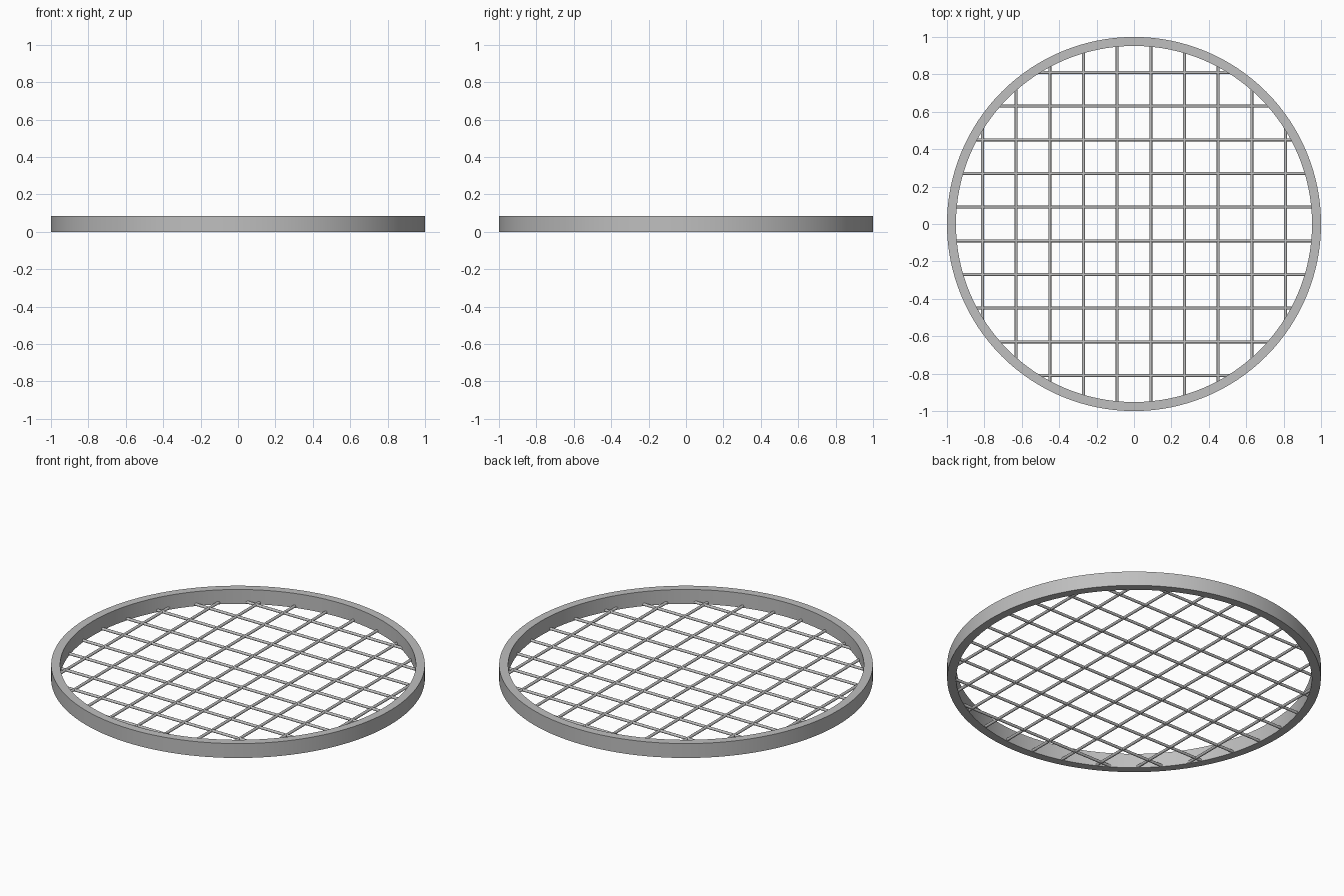
import bpy, bmesh, math
from mathutils import Matrix, Vector

cube = bpy.data.objects.get("Cube")
if cube:
    bpy.data.objects.remove(cube, do_unlink=True)

OUTER, INNER, HEIGHT = 1.0, 0.952, 0.085
SPACING, BAR_R, BAR_Z = 0.18, 0.008, 0.009

steel = bpy.data.materials.new("grey steel")
steel.use_nodes = True
colour = (0.52, 0.52, 0.52, 1)
steel.diffuse_color = colour
steel.node_tree.nodes["Principled BSDF"].inputs["Base Color"].default_value = colour


def finish(name, bm):
    bmesh.ops.recalc_face_normals(bm, faces=bm.faces)
    mesh = bpy.data.meshes.new(name)
    bm.to_mesh(mesh)
    bm.free()
    mesh.materials.append(steel)
    obj = bpy.data.objects.new(name, mesh)
    bpy.context.collection.objects.link(obj)
    bpy.ops.object.select_all(action='DESELECT')
    obj.select_set(True)
    bpy.context.view_layer.objects.active = obj
    bpy.ops.object.shade_smooth_by_angle(angle=math.radians(40))


# Rim: a rectangular section swept round the centre
bm = bmesh.new()
section = [bm.verts.new(p) for p in ((INNER, 0, 0), (OUTER, 0, 0),
                                     (OUTER, 0, HEIGHT), (INNER, 0, HEIGHT))]
edges = [bm.edges.new((section[i], section[(i + 1) % 4])) for i in range(4)]
bmesh.ops.spin(bm, geom=section + edges, cent=(0, 0, 0), axis=(0, 0, 1),
               angle=2 * math.pi, steps=128, use_merge=True)
bmesh.ops.remove_doubles(bm, verts=bm.verts, dist=1e-4)
finish("rim", bm)

# Wire mesh: ten round bars each way, ending inside the rim
for name, turn in (("lengthwise_bars", 0), ("crosswise_bars", math.pi / 2)):
    bm = bmesh.new()
    for i in range(10):
        offset = (i - 4.5) * SPACING
        length = 2 * math.sqrt((INNER + 0.01) ** 2 - offset ** 2)
        place = (Matrix.Rotation(turn, 4, 'Z')
                 @ Matrix.Translation(Vector((offset, 0, BAR_Z)))
                 @ Matrix.Rotation(math.pi / 2, 4, 'X'))
        bmesh.ops.create_cone(bm, cap_ends=True, segments=16, radius1=BAR_R,
                              radius2=BAR_R, depth=length, matrix=place)
    finish(name, bm)
